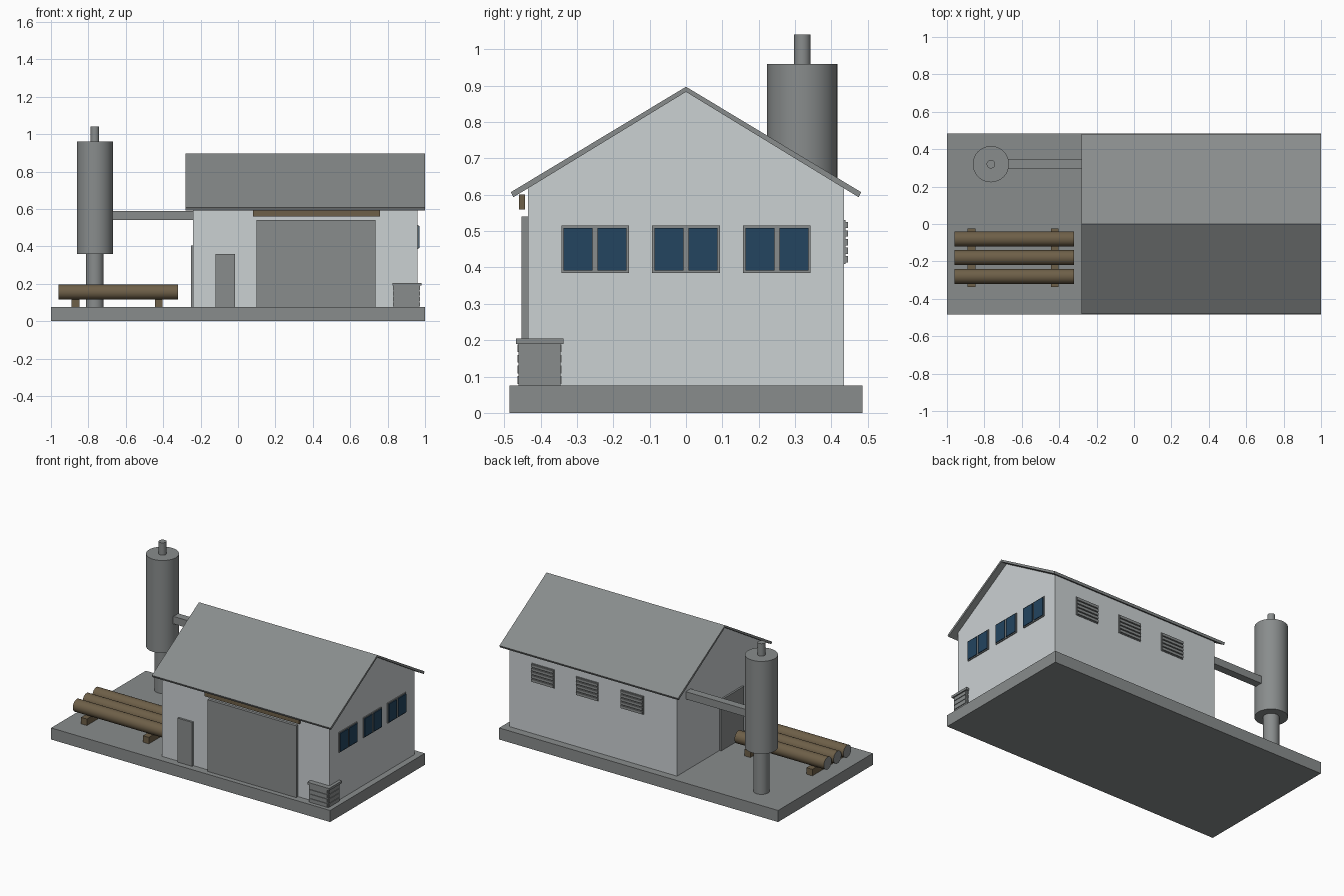
import bpy
import bmesh
from math import pi
from mathutils import Matrix, Vector

if "Cube" in bpy.data.objects:
    bpy.data.objects.remove(bpy.data.objects["Cube"], do_unlink=True)


def material(name, rgb):
    m = bpy.data.materials.new(name)
    m.use_nodes = True
    m.diffuse_color = (*rgb, 1)
    m.node_tree.nodes["Principled BSDF"].inputs["Base Color"].default_value = (*rgb, 1)
    return m


GREY = material("grey metal", (0.25, 0.265, 0.265))
WALL = material("pale wall", (0.60, 0.635, 0.65))
GLASS = material("blue glass", (0.017, 0.058, 0.115))
WOOD = material("brown wood", (0.155, 0.115, 0.065))


def finish(name, bm, *mats):
    bmesh.ops.recalc_face_normals(bm, faces=bm.faces)
    me = bpy.data.meshes.new(name)
    bm.to_mesh(me)
    bm.free()
    ob = bpy.data.objects.new(name, me)
    bpy.context.collection.objects.link(ob)
    for m in mats:
        me.materials.append(m)
    return ob


def add_box(bm, x, y, z):
    lo, hi = Vector((x[0], y[0], z[0])), Vector((x[1], y[1], z[1]))
    mat = Matrix.Translation((lo + hi) / 2) @ Matrix.Diagonal((*(hi - lo), 1))
    bmesh.ops.create_cube(bm, size=1, matrix=mat)


def box(name, mat, x, y, z):
    bm = bmesh.new()
    add_box(bm, x, y, z)
    return finish(name, bm, mat)


def prism(name, mat, profile, x0, x1):
    """Extrude a y-z profile along x."""
    bm = bmesh.new()
    face = bm.faces.new([bm.verts.new((x0, y, z)) for y, z in profile])
    ext = bmesh.ops.extrude_face_region(bm, geom=[face])["geom"]
    bmesh.ops.translate(bm, vec=(x1 - x0, 0, 0),
                        verts=[v for v in ext if isinstance(v, bmesh.types.BMVert)])
    return finish(name, bm, mat)


def cylinder(name, mats, centre, radius, length, along_x=False):
    bm = bmesh.new()
    mat = Matrix.Translation(centre)
    if along_x:
        mat = mat @ Matrix.Rotation(pi / 2, 4, "Y")
    bmesh.ops.create_cone(bm, cap_ends=True, segments=32, radius1=radius,
                          radius2=radius, depth=length, matrix=mat)
    for f in bm.faces:
        f.smooth = len(f.verts) == 4
        if not f.smooth:
            f.material_index = len(mats) - 1
            for e in f.edges:
                e.smooth = False
    return finish(name, bm, *mats)


# Ground slab, house body and gable roof
G = 0.075
box("base_slab", GREY, (-1, 1), (-0.485, 0.485), (0, G))
prism("house_walls", WALL, [(-0.435, G), (0.435, G), (0.435, 0.618), (0, 0.884),
                            (-0.435, 0.618)], -0.24, 0.96)
prism("roof", GREY, [(-0.482, 0.607), (0, 0.897), (0.482, 0.607), (0.475, 0.593),
                     (0, 0.883), (-0.475, 0.593)], -0.28, 1)

# Doors and sliding rail
box("sliding_door", GREY, (0.10, 0.735), (-0.453, -0.43), (G, 0.54))
box("door_rail", WOOD, (0.08, 0.76), (-0.459, -0.443), (0.56, 0.60))
box("front_door", GREY, (-0.12, -0.015), (-0.448, -0.43), (G, 0.36))
box("side_door", GREY, (-0.252, -0.235), (-0.235, 0), (G, 0.405))

# Right gable windows: frame plate with two panes
for i, y in enumerate((-0.25, 0, 0.25)):
    box(f"window_frame_{i}", GREY, (0.955, 0.966), (y - 0.093, y + 0.093), (0.385, 0.515))
    for side, c in (("front", y - 0.047), ("back", y + 0.047)):
        box(f"window_pane_{side}_{i}", GLASS, (0.955, 0.971),
            (c - 0.04, c + 0.04), (0.391, 0.509))

# Louvred vents on the back wall
for i, x in enumerate((0.08, 0.40, 0.72)):
    bm = bmesh.new()
    add_box(bm, (x - 0.082, x + 0.082), (0.43, 0.439), (0.41, 0.53))
    for k in range(5):
        z = 0.414 + k * 0.0235
        add_box(bm, (x - 0.078, x + 0.078), (0.43, 0.446), (z, z + 0.017))
    finish(f"vent_{i}", bm, GREY)

# Slatted cabinet at the front corner
bm = bmesh.new()
add_box(bm, (0.832, 0.97), (-0.46, -0.345), (G, 0.19))
add_box(bm, (0.825, 0.98), (-0.468, -0.337), (0.19, 0.205))
for k in range(4):
    z = (0.08 + k * 0.029, 0.101 + k * 0.029)
    add_box(bm, (0.838, 0.964), (-0.464, -0.341), z)
    add_box(bm, (0.828, 0.974), (-0.455, -0.35), z)
finish("corner_cabinet", bm, GREY)

# Log stack on two bearers
for i, x in enumerate((-0.868, -0.424)):
    box(f"log_bearer_{i}", WOOD, (x - 0.021, x + 0.021), (-0.338, -0.024), (G, 0.117))
for i, y in enumerate((-0.08, -0.18, -0.28)):
    cylinder(f"log_{i}", (WOOD, GREY), (-0.64, y, 0.155), 0.04, 0.64, True)

# Dust collector tower with its duct
TX, TY = -0.765, 0.32
for name, r, z0, z1 in (("tower_leg", 0.047, G, 0.37), ("tower_drum", 0.097, 0.36, 0.96),
                        ("tower_outlet", 0.023, 0.95, 1.04)):
    cylinder(name, (GREY,), (TX, TY, (z0 + z1) / 2), r, z1 - z0)
box("duct", GREY, (TX, -0.235), (TY - 0.025, TY + 0.025), (0.54, 0.588))
